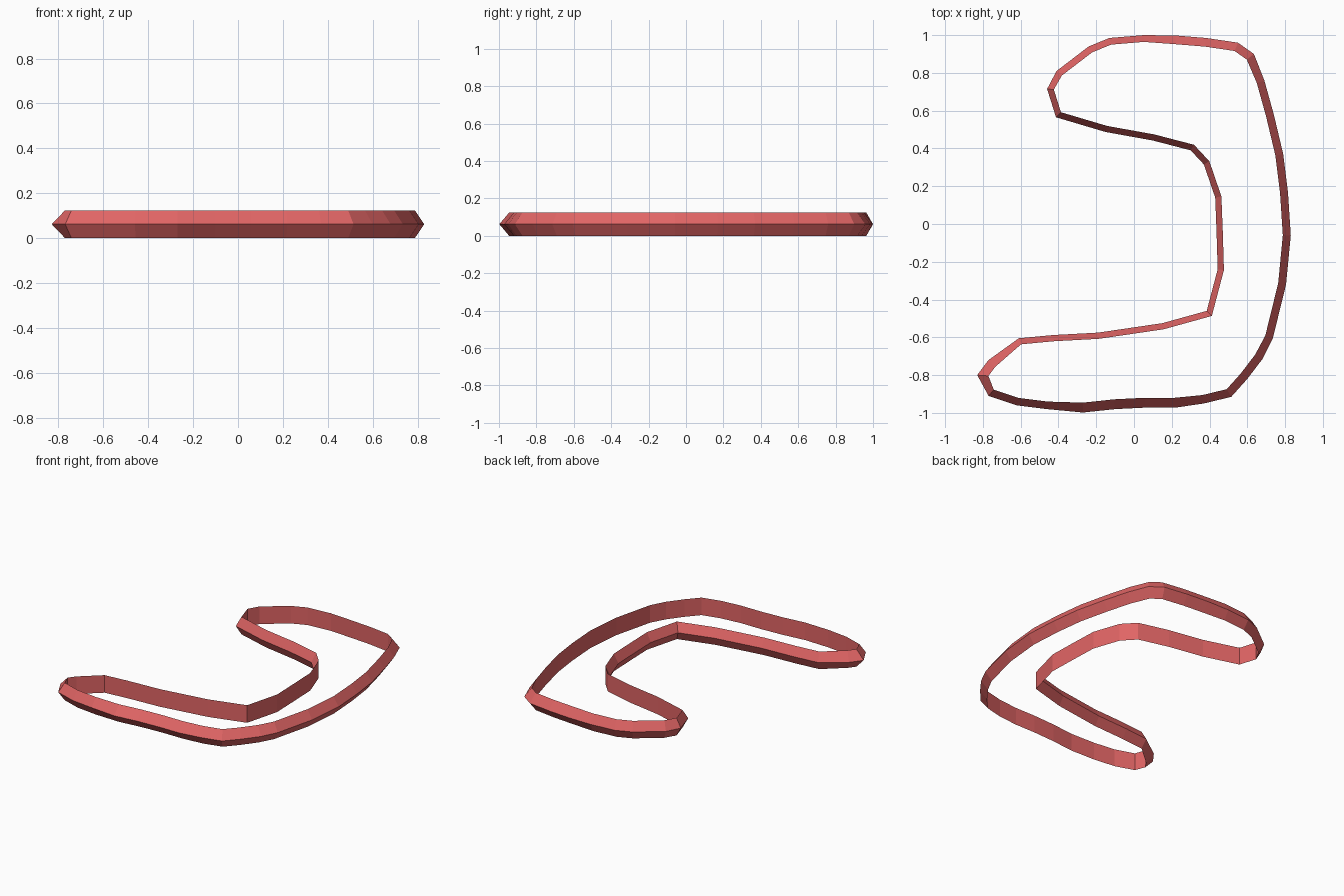
import bpy, bmesh
from mathutils import Vector

if "Cube" in bpy.data.objects:
    bpy.data.objects.remove(bpy.data.objects["Cube"])

HEIGHT = 0.124

# Outer ridge of the band, clockwise from above: (band width, points)
STRETCHES = [
    # top edge
    (0.036, [(-0.41, 0.81), (-0.24, 0.94), (-0.13, 0.985), (0.05, 1.0)]),
    (0.046, [(0.22, 0.998), (0.38, 0.985), (0.55, 0.96), (0.635, 0.90)]),
    # long right side
    (0.042, [(0.69, 0.76), (0.74, 0.58), (0.79, 0.37), (0.815, 0.17),
             (0.83, -0.06), (0.805, -0.32), (0.735, -0.605)]),
    # bottom edge
    (0.045, [(0.68, -0.715), (0.60, -0.82), (0.515, -0.915), (0.37, -0.95)]),
    (0.052, [(0.22, -0.972), (0.06, -0.972), (-0.10, -0.98), (-0.27, -0.998)]),
    (0.04, [(-0.46, -0.98), (-0.62, -0.96), (-0.77, -0.91)]),
    # lower left tip
    (0.05, [(-0.83, -0.80), (-0.77, -0.72)]),
    # lower arm and inner bay
    (0.033, [(-0.61, -0.605), (-0.43, -0.588), (-0.19, -0.575), (0.15, -0.525),
             (0.385, -0.46), (0.443, -0.24), (0.437, -0.04), (0.43, 0.14),
             (0.37, 0.315), (0.30, 0.39), (0.10, 0.442), (-0.15, 0.487)]),
    # upper left tip
    (0.033, [(-0.413, 0.565), (-0.46, 0.715)]),
]


def offset_inward(points, widths):
    """Mitred inset of a clockwise loop."""
    result = []
    for i, p in enumerate(points):
        a = (p - points[i - 1]).normalized()
        b = (points[(i + 1) % len(points)] - p).normalized()
        na, nb = Vector((a.y, -a.x)), Vector((b.y, -b.x))
        m = (na + nb).normalized()
        result.append(p + m * widths[i] / m.dot(na))
    return result


ridge = [Vector(p) for _, pts in STRETCHES for p in pts]
widths = [w for w, pts in STRETCHES for _ in pts]
inner = offset_inward(ridge, widths)

# Triangular section: outer ridge, inner top, inner bottom
bm = bmesh.new()
rings = []
for o, n in zip(ridge, inner):
    rings.append([bm.verts.new((o.x, o.y, HEIGHT / 2)),
                  bm.verts.new((n.x, n.y, HEIGHT)),
                  bm.verts.new((n.x, n.y, 0))])
for i, r in enumerate(rings):
    s = rings[(i + 1) % len(rings)]
    for k in range(3):
        j = (k + 1) % 3
        bm.faces.new((r[k], r[j], s[j], s[k]))
bmesh.ops.recalc_face_normals(bm, faces=bm.faces[:])

mesh = bpy.data.meshes.new("curved_band")
bm.to_mesh(mesh)
bm.free()
band = bpy.data.objects.new("curved_band", mesh)
bpy.context.collection.objects.link(band)

# Red finish
red = bpy.data.materials.new("red")
red.diffuse_color = (0.75, 0.13, 0.13, 1)
red.use_nodes = True
red.node_tree.nodes["Principled BSDF"].inputs["Base Color"].default_value = red.diffuse_color
mesh.materials.append(red)
